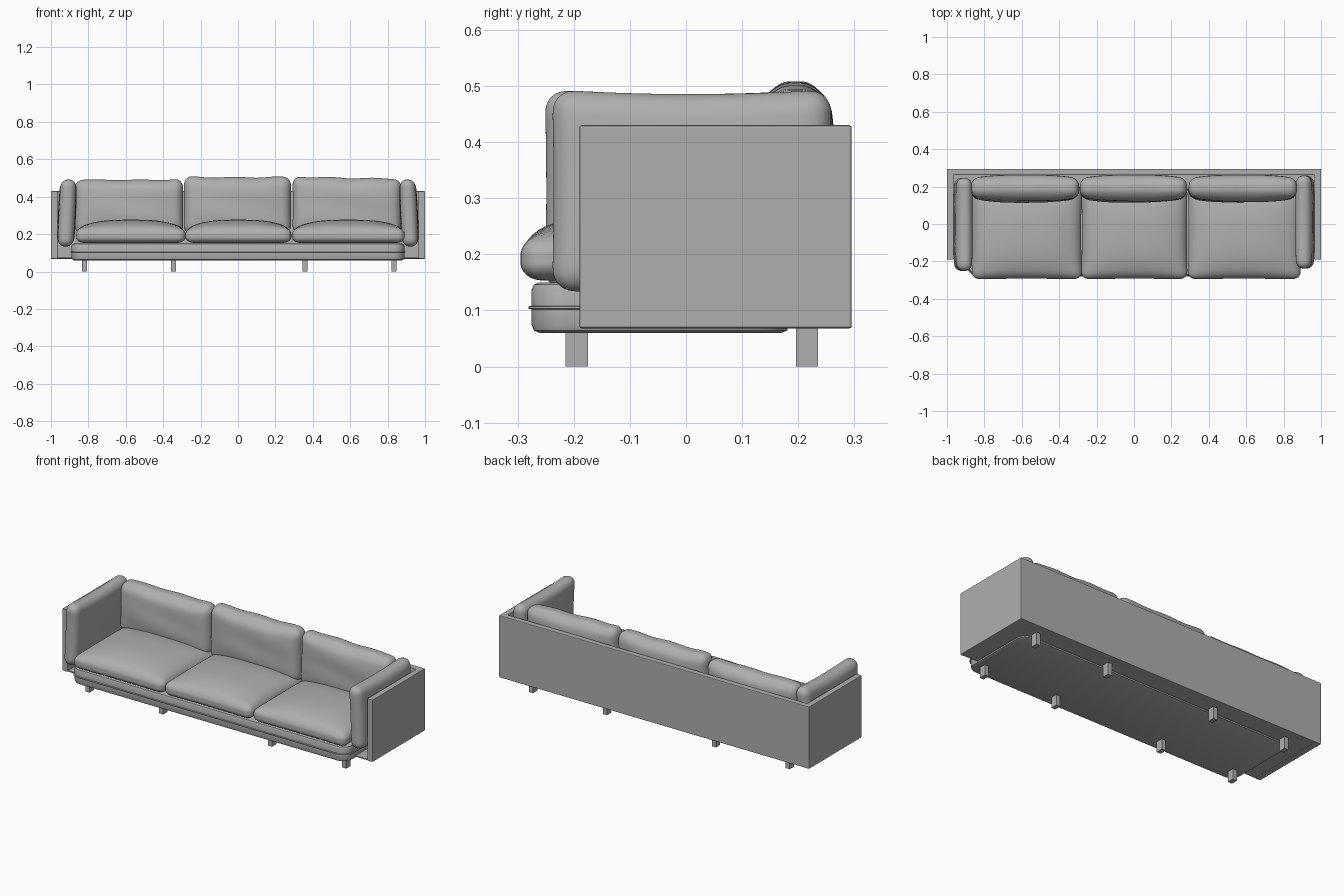
import bpy, bmesh, math
from mathutils import Vector

if "Cube" in bpy.data.objects:
    bpy.data.objects.remove(bpy.data.objects["Cube"])

fabric = bpy.data.materials.new("grey_fabric")
fabric.diffuse_color = (.43, .43, .43, 1)
fabric.use_nodes = True
fabric.node_tree.nodes["Principled BSDF"].inputs["Base Color"].default_value = fabric.diffuse_color


def finish(name, bm, smooth=None, bevel=0):
    bmesh.ops.recalc_face_normals(bm, faces=bm.faces)
    me = bpy.data.meshes.new(name)
    bm.to_mesh(me)
    bm.free()
    me.materials.append(fabric)
    ob = bpy.data.objects.new(name, me)
    bpy.context.collection.objects.link(ob)
    if bevel:
        m = ob.modifiers.new("bevel", 'BEVEL')
        m.width, m.segments = bevel, 2
    if smooth:
        bpy.ops.object.select_all(action='DESELECT')
        ob.select_set(True)
        bpy.context.view_layer.objects.active = ob
        bpy.ops.object.shade_smooth_by_angle(angle=math.radians(smooth))
    return ob


def box(name, lo, hi, bevel=0):
    bm = bmesh.new()
    bmesh.ops.create_cube(bm, size=1)
    lo, hi = Vector(lo), Vector(hi)
    for v in bm.verts:
        v.co = (lo + hi) / 2 + v.co * (hi - lo)
    return finish(name, bm, bevel=bevel)


def cushion(name, lo, hi, axis, radii, edge, flat_bottom=False, deform=None):
    """Rounded box, thinner towards its rim along the thickness axis."""
    lo, hi = Vector(lo), Vector(hi)
    c, h = (lo + hi) / 2, (hi - lo) / 2
    bm = bmesh.new()
    bmesh.ops.create_cube(bm, size=2)
    bmesh.ops.subdivide_edges(bm, edges=bm.edges[:], cuts=25, use_grid_fill=True)
    a, b = [i for i in range(3) if i != axis]
    for v in bm.verts:
        q = Vector([math.sin(v.co[i] * math.pi / 2) * h[i] for i in range(3)])
        core = Vector([max(-h[i] + radii[i], min(h[i] - radii[i], q[i])) for i in range(3)])
        e = Vector([(q[i] - core[i]) / radii[i] for i in range(3)])
        if e.length > 1e-6:
            e.normalize()
        p = Vector([core[i] + e[i] * radii[i] for i in range(3)])
        u, w = p[a] / h[a], p[b] / h[b]
        f = edge + (1 - edge) * max(0, (1 - abs(u) ** 3) * (1 - abs(w) ** 3))
        if flat_bottom:
            p[axis] = -h[axis] + (p[axis] + h[axis]) * f
        else:
            p[axis] *= f
        # sides draw in slightly between the corners
        p[a] *= 1 - 0.012 * (1 - w * w)
        p[b] *= 1 - 0.015 * (1 - u * u)
        n = Vector([p[i] / h[i] for i in range(3)])
        if deform:
            p += Vector(deform(n))
        v.co = c + p
    return finish(name, bm, smooth=60)


# Outer shell: U-shaped wall plus floor panel
bm = bmesh.new()
plan = [(-1, -.19), (-1, .295), (1, .295), (1, -.19),
        (.965, -.19), (.965, .262), (-.965, .262), (-.965, -.19)]
face = bm.faces.new([bm.verts.new((x, y, .068)) for x, y in plan])
ext = bmesh.ops.extrude_face_region(bm, geom=[face])
for g in ext["geom"]:
    if isinstance(g, bmesh.types.BMVert):
        g.co.z = .43
finish("outer_shell", bm, bevel=.004)
box("shell_floor", (-.966, -.188, .07), (.966, .263, .076))

# Upholstered base with a piped seam round the middle
profile = [(.014, .06), (.004, .064), (0, .074), (0, .102), (-.006, .103), (-.006, .107),
           (0, .108), (0, .136), (.004, .146), (.014, .15)]
bm = bmesh.new()
rings = []
for inset, z in profile:
    ring = []
    for k, (sx, sy) in enumerate([(1, 1), (-1, 1), (-1, -1), (1, -1)]):
        r = .06 - inset
        for s in range(9):
            t = math.radians(90 * k + s * 90 / 8)
            ring.append(bm.verts.new((sx * .83 + r * math.cos(t),
                                      -.0455 + sy * .1695 + r * math.sin(t), z)))
    rings.append(ring)
for r0, r1 in zip(rings, rings[1:]):
    for i in range(len(r0)):
        j = (i + 1) % len(r0)
        bm.faces.new((r0[i], r0[j], r1[j], r1[i]))
bm.faces.new(rings[0])
bm.faces.new(rings[-1])
finish("piped_base", bm, smooth=40)

# Legs
for i, x in enumerate((-.82, -.345, .358, .835)):
    box(f"front_leg_{i + 1}", (x - .013, -.215, 0), (x + .013, -.175, .062))
    box(f"back_leg_{i + 1}", (x - .013, .196, 0), (x + .013, .235, .07))

# Seat cushions
for i, (x0, x1) in enumerate([(-.868, -.279), (-.282, .286), (.288, .892)]):
    cushion(f"seat_cushion_{i + 1}", (x0, -.296, .153), (x1, .21, .277), 2,
            (.045, .04, .05), .62, flat_bottom=True)

# Back cushions with soft, uneven top edges
for i, (x0, x1, top, amp) in enumerate([(-.875, -.291, .492, .002),
                                        (-.292, .286, .506, .003),
                                        (.29, .874, .503, .003)]):
    def slump(n, i=i, amp=amp):
        up = max(0, n.z)
        ripple = .003 * math.sin(5 * n.z + 2 * n.x + i) * (1 - n.x ** 2) * (1 - n.z ** 2)
        return (0, .005 * n.z + (ripple if n.y < 0 else 0),
                up * (amp * math.sin(8 * n.x + 2 * i) - (.006 * n.x if i == 2 else 0)))
    cushion(f"back_cushion_{i + 1}", (x0, .117, .2), (x1, .263, top), 1,
            (.045, .06, .05), .7, deform=slump)

# Arm cushions, sagging a little along the top and leaning inward
for name, side, y0, y1 in (("left", -1, -.252, .247), ("right", 1, -.239, .26)):
    def lean(n, side=side):
        return (-side * .008 * n.z, 0, -.006 * max(0, n.z) * (1 - n.y ** 2))
    x0, x1 = sorted((side * .866, side * .962))
    cushion(f"{name}_arm_cushion", (x0, y0, .133), (x1, y1, .494), 0,
            (.042, .042, .042), .85, deform=lean)
